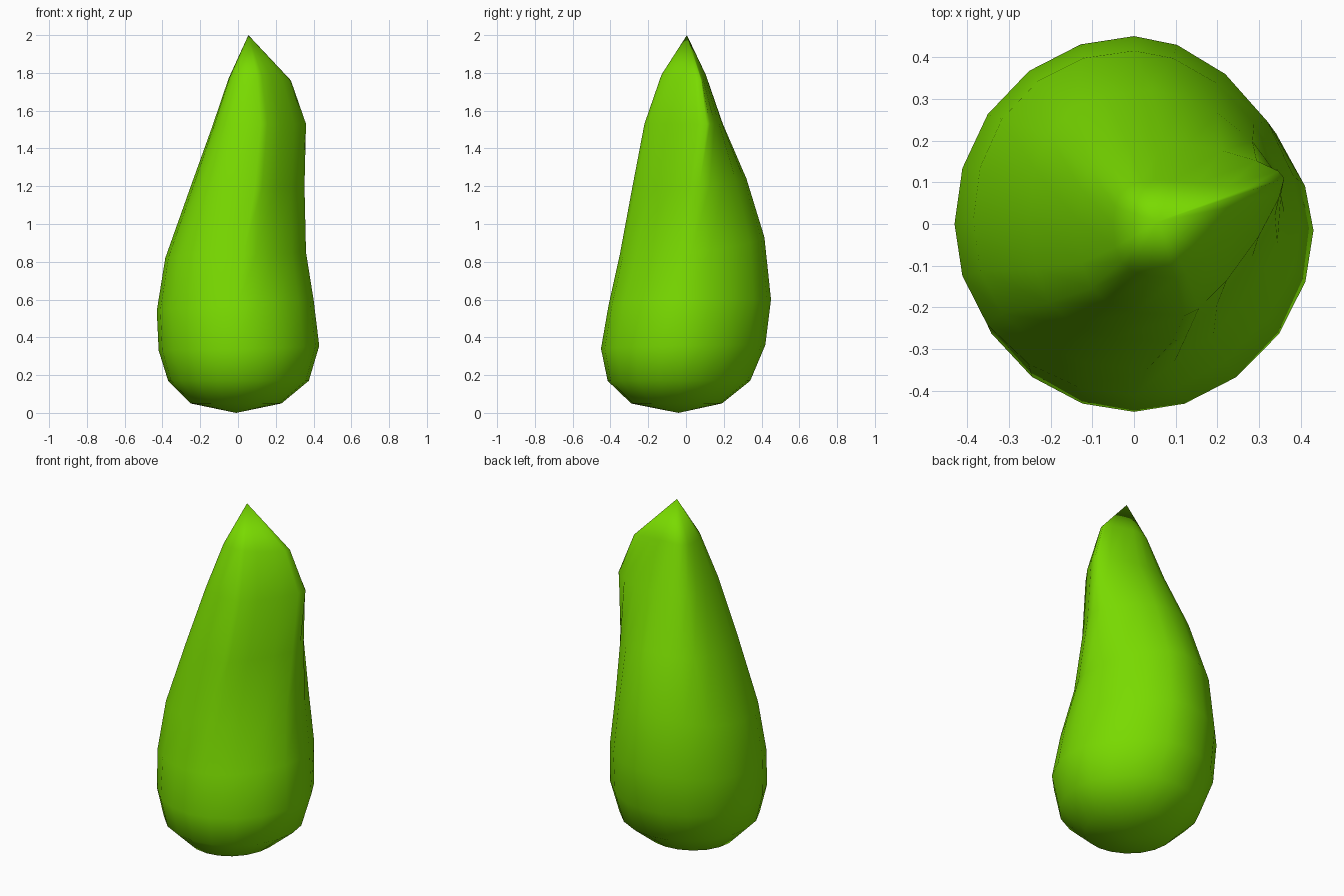
import bpy, bmesh
from mathutils import Vector

SEG = 5  # points per quarter ring (20 sides)

# Each ring: right, back, left, front extreme points,
# then fullness of the four corners between them
RINGS = [
    ((0.23, -0.04, 0.05), (0.00, 0.19, 0.05), (-0.25, -0.04, 0.05), (0.00, -0.29, 0.05), (0.71, 0.71, 0.71, 0.71)),
    ((0.375, -0.03, 0.17), (0.00, 0.34, 0.17), (-0.37, -0.03, 0.17), (0.00, -0.415, 0.17), (0.66, 0.71, 0.71, 0.71)),
    ((0.43, -0.015, 0.355), (0.00, 0.42, 0.36), (-0.42, 0.00, 0.33), (0.00, -0.45, 0.34), (0.52, 0.71, 0.71, 0.66)),
    ((0.40, 0.00, 0.60), (0.00, 0.45, 0.60), (-0.43, 0.00, 0.54), (0.00, -0.41, 0.57), (0.57, 0.72, 0.74, 0.58)),
    ((0.36, 0.03, 0.85), (0.00, 0.415, 0.93), (-0.385, 0.01, 0.82), (0.03, -0.35, 0.84), (0.58, 0.78, 0.92, 0.38)),
    ((0.352, 0.07, 1.20), (0.04, 0.32, 1.24), (-0.25, 0.02, 1.20), (0.09, -0.285, 1.19), (0.45, 1.05, 1.3, 0.20)),
    ((0.36, 0.11, 1.53), (0.07, 0.195, 1.53), (-0.135, 0.01, 1.52), (0.12, -0.22, 1.53), (0.38, 1.2, 1.5, 0.22)),
    ((0.28, 0.08, 1.76), (0.06, 0.105, 1.79), (-0.05, 0.00, 1.77), (0.10, -0.13, 1.79), (0.22, 1.2, 1.4, 0.22)),
]


def ring_points(ring):
    """Closed section from four conic arcs joining the extreme points."""
    ext, pts = [Vector(p) for p in ring[:4]], []
    for q, w in enumerate(ring[4]):
        a, b = ext[q], ext[(q + 1) % 4]
        side, end = (a, b) if q % 2 == 0 else (b, a)
        corner = Vector((side.x, end.y, (a.z + b.z) / 2))
        for i in range(SEG):
            t = i / SEG
            ka, kc, kb = (1 - t) ** 2, 2 * w * t * (1 - t), t * t
            pts.append((a * ka + corner * kc + b * kb) / (ka + kc + kb))
    return pts


# Pod body: loft through the rings, closed by a fan at each end
bm = bmesh.new()
rows = [[bm.verts.new(p) for p in ring_points(r)] for r in RINGS]
base = bm.verts.new((-0.01, -0.04, 0))
tip = bm.verts.new((0.055, 0.005, 2))
n = SEG * 4
for i in range(n):
    j = (i + 1) % n
    bm.faces.new((base, rows[0][j], rows[0][i]))
    bm.faces.new((tip, rows[-1][i], rows[-1][j]))
    for lo, hi in zip(rows, rows[1:]):
        bm.faces.new((lo[i], lo[j], hi[j], hi[i]))
for f in bm.faces:
    f.smooth = True
bmesh.ops.recalc_face_normals(bm, faces=bm.faces)
mesh = bpy.data.meshes.new("pod_body")
bm.to_mesh(mesh)
bm.free()

# Leaf green colour
green = bpy.data.materials.new("leaf_green")
green.diffuse_color = (0.19, 0.7, 0.0, 1)
mesh.materials.append(green)
bpy.context.collection.objects.link(bpy.data.objects.new("pod_body", mesh))
